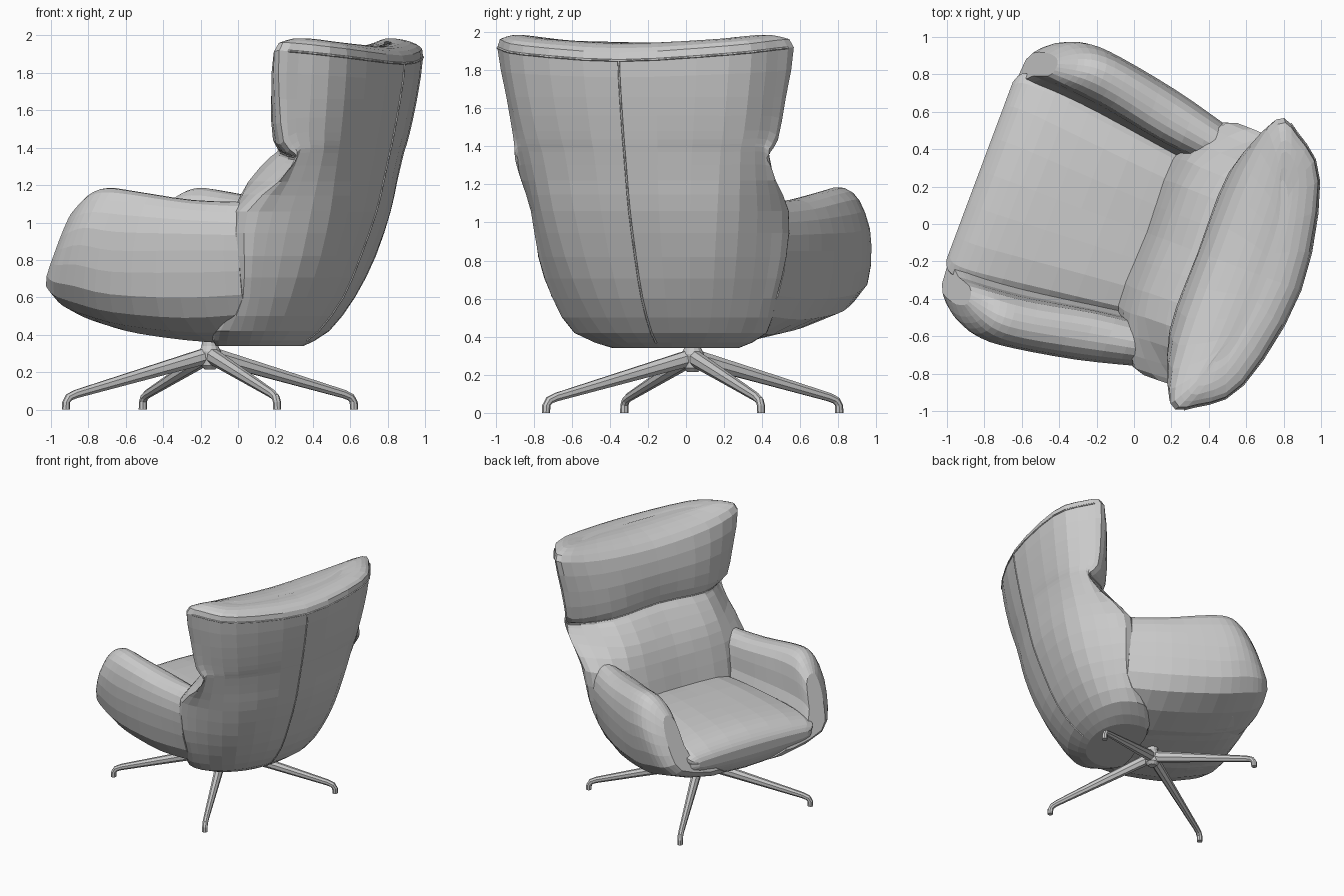
import bpy, bmesh, math
from mathutils import Vector, Matrix

if "Cube" in bpy.data.objects:
    bpy.data.objects.remove(bpy.data.objects["Cube"])

# Chair frame: local x = sideways, local y = forward, hub at the origin
FRAME = Matrix.Translation((-0.15, 0.035, 0)) @ Matrix.Rotation(math.radians(69.5), 4, 'Z')


def spline(pts, sub, closed):
    """Catmull-Rom points through pts, sub steps per span."""
    n, out = len(pts), []
    for i in range(n if closed else n - 1):
        g = lambda k: pts[k % n] if closed else pts[min(max(k, 0), n - 1)]
        p0, p1, p2, p3 = g(i - 1), g(i), g(i + 1), g(i + 2)
        for s in range(sub):
            t = s / sub
            out.append(0.5 * (2 * p1 + (p2 - p0) * t + (2 * p0 - 5 * p1 + 4 * p2 - p3) * t * t
                              + (3 * p1 - p0 - 3 * p2 + p3) * t ** 3))
    return out if closed else out + [pts[-1].copy()]


def loft(name, rings, around=1, along=1):
    """Skin closed rings into a capped solid; returns the ring grid."""
    rings = [spline([Vector(p) for p in r], around, True) for r in rings]
    cols = [spline(list(c), along, False) for c in zip(*rings)]
    grid = list(zip(*cols))
    bm = bmesh.new()
    v = [[bm.verts.new(p) for p in r] for r in grid]
    n = len(v[0])
    for a, b in zip(v, v[1:]):
        for i in range(n):
            bm.faces.new((a[i], a[(i + 1) % n], b[(i + 1) % n], b[i]))
    bm.faces.new(v[0])
    bm.faces.new(v[-1])
    bmesh.ops.recalc_face_normals(bm, faces=bm.faces)
    me = bpy.data.meshes.new(name)
    bm.to_mesh(me)
    bm.free()
    ob = bpy.data.objects.new(name, me)
    ob.matrix_world = FRAME
    bpy.context.collection.objects.link(ob)
    return grid


def seam(name, pts, r=0.006):
    """Thin piping along a polyline."""
    cu = bpy.data.curves.new(name, 'CURVE')
    cu.dimensions, cu.bevel_depth, cu.bevel_resolution = '3D', r, 0
    sp = cu.splines.new('POLY')
    sp.points.add(len(pts) - 1)
    for p, q in zip(sp.points, pts):
        p.co = (*q, 1)
    ob = bpy.data.objects.new(name, cu)
    ob.matrix_world = FRAME
    bpy.context.collection.objects.link(ob)


def mirrored(half):
    """Half ring from centre to centre -> full ring."""
    return half + [(-x, y, z) for x, y, z in half[-2:0:-1]]


# Back with headrest: z, front, quarter, side front (x,y), side rear (x,y), rear (x,y), back
BACK = [
    (0.34, -.12, -.12, .32, -.17, .32, -.34, .20, -.46, -.50),
    (0.42, -.10, -.12, .51, -.25, .50, -.43, .30, -.57, -.62),
    (0.60, -.18, -.18, .61, -.38, .58, -.50, .37, -.69, -.76),
    (0.82, -.23, -.23, .68, -.41, .64, -.55, .42, -.79, -.86),
    (1.06, -.29, -.30, .70, -.43, .67, -.61, .46, -.86, -.95),
    (1.22, -.37, -.38, .69, -.63, .68, -.70, .48, -.89, -.99),
    (1.37, -.49, -.50, .685, -.73, .69, -.77, .50, -.92, -1.025),
    (1.41, -.55, -.55, .685, -.735, .695, -.775, .51, -.93, -1.035),
    (1.48, -.53, -.53, .71, -.665, .715, -.76, .525, -.945, -1.05),
    (1.66, -.53, -.54, .755, -.65, .745, -.775, .555, -.975, -1.085),
    (1.85, -.59, -.60, .81, -.67, .78, -.80, .58, -1.0, -1.11),
    (1.915, -.69, -.69, .75, -.71, .73, -.82, .56, -.98, -1.075),
    (1.94, -.80, -.79, .65, -.76, .63, -.84, .48, -.92, -1.0),
    (1.94, -.88, -.87, .50, -.81, .50, -.84, .38, -.89, -.92),
]


def back_ring(z, f, q, sx, sy, rx, ry, tx, ty, b):
    half = [(0, f), (0.62 * sx, q), (sx, sy), (rx, ry), (tx, ty), (0, b)]
    out = []
    for i, (x, y) in enumerate(half):
        # sagging top edge; crease of the headrest arched at the front only
        lift = 0.05 if z > 1.7 else (-0.06 if 1.3 < z < 1.6 and i < 3 else 0)
        out.append((x, y, z + lift * (x / 0.7) ** 2))
    return mirrored(out)


grid = loft("back_and_headrest", [back_ring(*r) for r in BACK], around=3, along=2)
seam("back_centre_seam", [r[15] for r in grid[1:21]])
seam("headrest_seam", [grid[14][i] for i in range(-7, 8)])
seam("back_rim_seam", [grid[20][i] for i in range(8, 23)])

# Seat: y, top, upper side (x,z), middle side (x,z), lower side (x,z), bottom
SEAT = [
    (-.40, .82, .40, .80, .45, .60, .30, .40, .345),
    (.00, .85, .45, .82, .55, .60, .40, .41, .36),
    (.40, .85, .50, .81, .58, .65, .45, .46, .42),
    (.60, .82, .52, .78, .57, .67, .48, .54, .48),
    (.69, .76, .51, .74, .55, .68, .48, .61, .57),
    (.72, .71, .46, .70, .49, .68, .45, .65, .64),
]
loft("seat", [mirrored([(0, y, t), (ax, y, az), (bx, y, bz), (cx, y, cz), (0, y, b)])
              for y, t, ax, az, bx, bz, cx, cz, b in SEAT], around=3, along=3)

# Arms: y, slant, then section points (x,z) from inside, over the top, to the underside
ARM = [
    (-.42, .00, [(.41, .75), (.47, 1.02), (.56, 1.11), (.66, 1.05), (.685, .85), (.57, .51), (.15, .36)]),
    (-.10, .08, [(.45, .75), (.50, 1.05), (.61, 1.12), (.73, 1.07), (.765, .85), (.65, .49), (.15, .365)]),
    (.28, .25, [(.50, .75), (.56, 1.08), (.67, 1.165), (.79, 1.11), (.825, .85), (.70, .52), (.15, .41)]),
    (.49, .35, [(.52, .75), (.58, 1.09), (.69, 1.185), (.80, 1.12), (.835, .88), (.70, .57), (.15, .46)]),
    (.615, .42, [(.53, .75), (.59, 1.07), (.68, 1.15), (.765, 1.09), (.79, .86), (.68, .61), (.2, .51)]),
    (.68, .42, [(.54, .74), (.60, 1.0), (.66, 1.06), (.705, 1.02), (.71, .85), (.64, .66), (.3, .58)]),
]
for side, label in ((1, "right"), (-1, "left")):
    loft(label + "_arm", [[(side * x, y - k * max(z - 0.7, -0.05), z) for x, z in pts] for y, k, pts in ARM],
         around=3, along=3)

# Hub under the seat: z, radius
loft("hub", [[(r * math.cos(a * math.pi / 6), r * math.sin(a * math.pi / 6), z) for a in range(12)]
             for z, r in ((.215, .03), (.235, .05), (.31, .06), (.34, .045), (.40, .04))])

# Four legs: radius, height, tilt of the section, half height, half width
LEG = [(.02, .288, 15, .042, .036), (.40, .187, 15, .032, .028), (.79, .083, 15, .022, .020),
       (.83, .066, 45, .021, .020), (.848, .04, 90, .020, .020), (.85, 0, 90, .020, .020)]
OCT = [(math.cos(math.radians(22.5 + 45 * i)) * 1.08, math.sin(math.radians(22.5 + 45 * i)) * 1.08)
       for i in range(8)]
for n in range(4):
    turn = Matrix.Rotation(math.radians(45.5 + 90 * n), 3, 'Z')
    rings = []
    for r, z, tilt, hh, hw in LEG:
        t = math.radians(tilt)
        rings.append([turn @ Vector((r + math.sin(t) * v * hh, u * hw, z + math.cos(t) * v * hh))
                      for u, v in OCT])
    loft("leg_%d" % (n + 1), rings)
